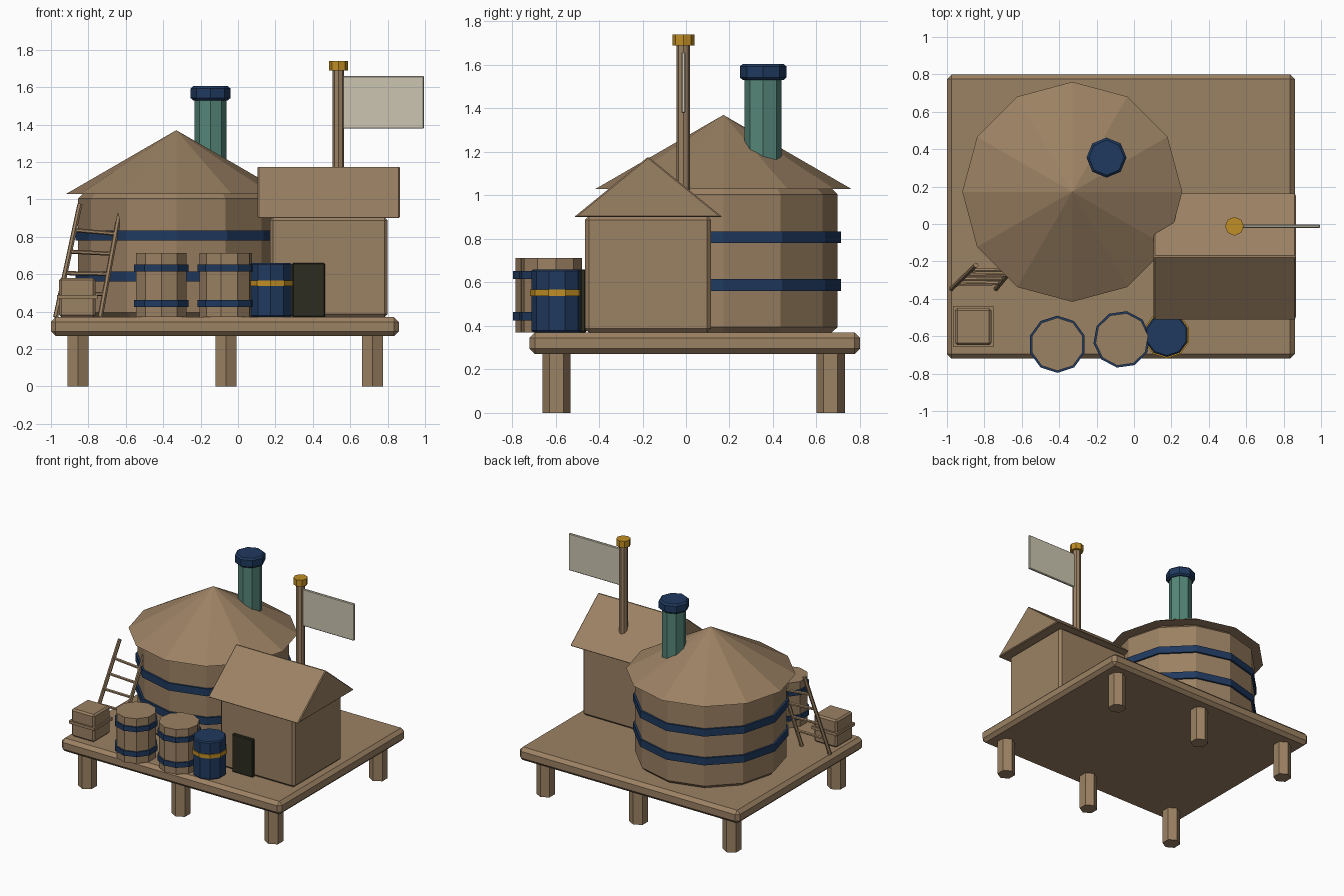
import bpy, bmesh, math
from mathutils import Vector, Matrix

if "Cube" in bpy.data.objects:
    bpy.data.objects.remove(bpy.data.objects["Cube"])


def material(name, rgb):
    m = bpy.data.materials.new(name)
    m.diffuse_color = (*rgb, 1)
    m.use_nodes = True
    m.node_tree.nodes["Principled BSDF"].inputs["Base Color"].default_value = m.diffuse_color
    return m


WOOD = material("tan wood", (0.33, 0.22, 0.125))
NAVY = material("navy blue", (0.014, 0.042, 0.115))
GOLD = material("gold", (0.53, 0.27, 0.018))
TEAL = material("teal", (0.09, 0.24, 0.19))
CLOTH = material("pale cloth", (0.60, 0.56, 0.44))
DARK = material("dark door", (0.025, 0.025, 0.014))


def finish(name, bm, mat, bevel=0):
    """Bevel the sharp edges, then turn the bmesh into an object."""
    bmesh.ops.recalc_face_normals(bm, faces=bm.faces)
    if bevel:
        edges = [e for e in bm.edges if e.calc_face_angle(0) > math.radians(50)]
        bmesh.ops.bevel(bm, geom=edges, offset=bevel, segments=1, affect='EDGES')
    me = bpy.data.meshes.new(name)
    bm.to_mesh(me)
    bm.free()
    me.materials.append(mat)
    ob = bpy.data.objects.new(name, me)
    bpy.context.collection.objects.link(ob)
    return ob


def box(name, lo, hi, mat, bevel=0):
    lo, hi = Vector(lo), Vector(hi)
    bm = bmesh.new()
    bmesh.ops.create_cube(bm, size=1, matrix=Matrix.Translation((lo + hi) / 2)
                          @ Matrix.Diagonal((*(hi - lo), 1)))
    return finish(name, bm, mat, bevel)


def prism(name, x, y, z0, z1, r, sides, mat, turn=0, bevel=0, r_top=None):
    bm = bmesh.new()
    # first vertex of the cone sits on the +y axis, so turn it to +x
    bmesh.ops.create_cone(bm, cap_ends=True, segments=sides, radius1=r,
                          radius2=r if r_top is None else r_top, depth=z1 - z0)
    first = bm.verts[:][0].co
    spin = math.radians(turn) - math.atan2(first.y, first.x)
    bmesh.ops.transform(bm, verts=bm.verts, matrix=Matrix.Translation((x, y, (z0 + z1) / 2))
                        @ Matrix.Rotation(spin, 4, 'Z'))
    return finish(name, bm, mat, bevel)


def rod(name, a, b, r, mat):
    a, b = Vector(a), Vector(b)
    bm = bmesh.new()
    rot = (b - a).to_track_quat('Z', 'Y').to_matrix().to_4x4()
    bmesh.ops.create_cone(bm, cap_ends=True, segments=6, radius1=r, radius2=r,
                          depth=(b - a).length, matrix=Matrix.Translation((a + b) / 2) @ rot)
    return finish(name, bm, mat)


DECK = 0.37

# Platform and its six posts
box("platform", (-1, -0.72, 0.27), (0.86, 0.80, DECK), WOOD, 0.025)
for x in (-0.855, -0.065, 0.72):
    for y in (-0.595, 0.665):
        prism("platform_post", x, y, 0, 0.28, 0.065, 6, WOOD, turn=90)

# Round tank with hoops and cone roof
TX, TY = -0.33, 0.172
prism("tank_body", TX, TY, DECK, 1.03, 0.525, 12, WOOD, bevel=0.025)
for z in (0.56, 0.78):
    prism("tank_hoop", TX, TY, z, z + 0.055, 0.54, 12, NAVY)
prism("tank_roof", TX, TY, 1.03, 1.37, 0.588, 12, WOOD, r_top=0)

# Chimney
prism("chimney_pipe", -0.147, 0.355, 1.1, 1.55, 0.085, 8, TEAL)
prism("chimney_cap", -0.147, 0.355, 1.53, 1.605, 0.107, 8, NAVY, bevel=0.012)

# Hut with gable roof and door
box("hut_body", (0.17, -0.465, DECK), (0.80, 0.115, 0.905), WOOD, 0.018)
bm = bmesh.new()
gable = [bm.verts.new((0.105, y, z)) for y, z in ((-0.515, 0.90), (0.168, 0.90), (-0.174, 1.178))]
face = bm.faces.new(gable)
ext = bmesh.ops.extrude_face_region(bm, geom=[face], use_keep_orig=True)
bmesh.ops.translate(bm, vec=(0.76, 0, 0), verts=[v for v in ext["geom"] if isinstance(v, bmesh.types.BMVert)])
finish("hut_roof", bm, WOOD, 0.006)
box("hut_door", (0.29, -0.487, DECK), (0.465, -0.46, 0.66), DARK, 0.006)

# Flagpole with flag
prism("flagpole", 0.537, -0.012, 0.98, 1.70, 0.031, 8, WOOD)
prism("flagpole_cap", 0.537, -0.012, 1.69, 1.74, 0.05, 8, GOLD)
box("flag", (0.56, -0.021, 1.378), (0.995, -0.003, 1.66), CLOTH, 0.005)

# Wooden barrels with hoops
for x, y, turn in ((-0.41, -0.643, 90), (-0.065, -0.617, 80)):
    prism("barrel_body", x, y, DECK, 0.713, 0.142, 10, WOOD, turn)
    for z in (0.425, 0.615):
        prism("barrel_hoop", x, y, z, z + 0.038, 0.153, 10, NAVY, turn)

# Blue drum with gold band
prism("drum_body", 0.175, -0.593, DECK, 0.66, 0.118, 10, NAVY, 90, 0.008)
prism("drum_band", 0.175, -0.593, 0.537, 0.567, 0.125, 10, GOLD, 90)

# Crate with a strap around the middle
box("crate_body", (-0.957, -0.647, DECK), (-0.763, -0.45, 0.58), WOOD, 0.012)
box("crate_strap", (-0.968, -0.658, 0.468), (-0.752, -0.439, 0.49), WOOD)

# Leaning ladder
left = [Vector((-0.975, -0.345, DECK)), Vector((-0.845, -0.22, 0.975))]
right = [Vector((-0.737, -0.345, DECK)), Vector((-0.632, -0.22, 0.935))]
for rail in (left, right):
    rod("ladder_rail", *rail, 0.014, WOOD)
for t in (0.2, 0.39, 0.58, 0.77):
    rod("ladder_rung", left[0].lerp(left[1], t), right[0].lerp(right[1], t + 0.02), 0.011, WOOD)
